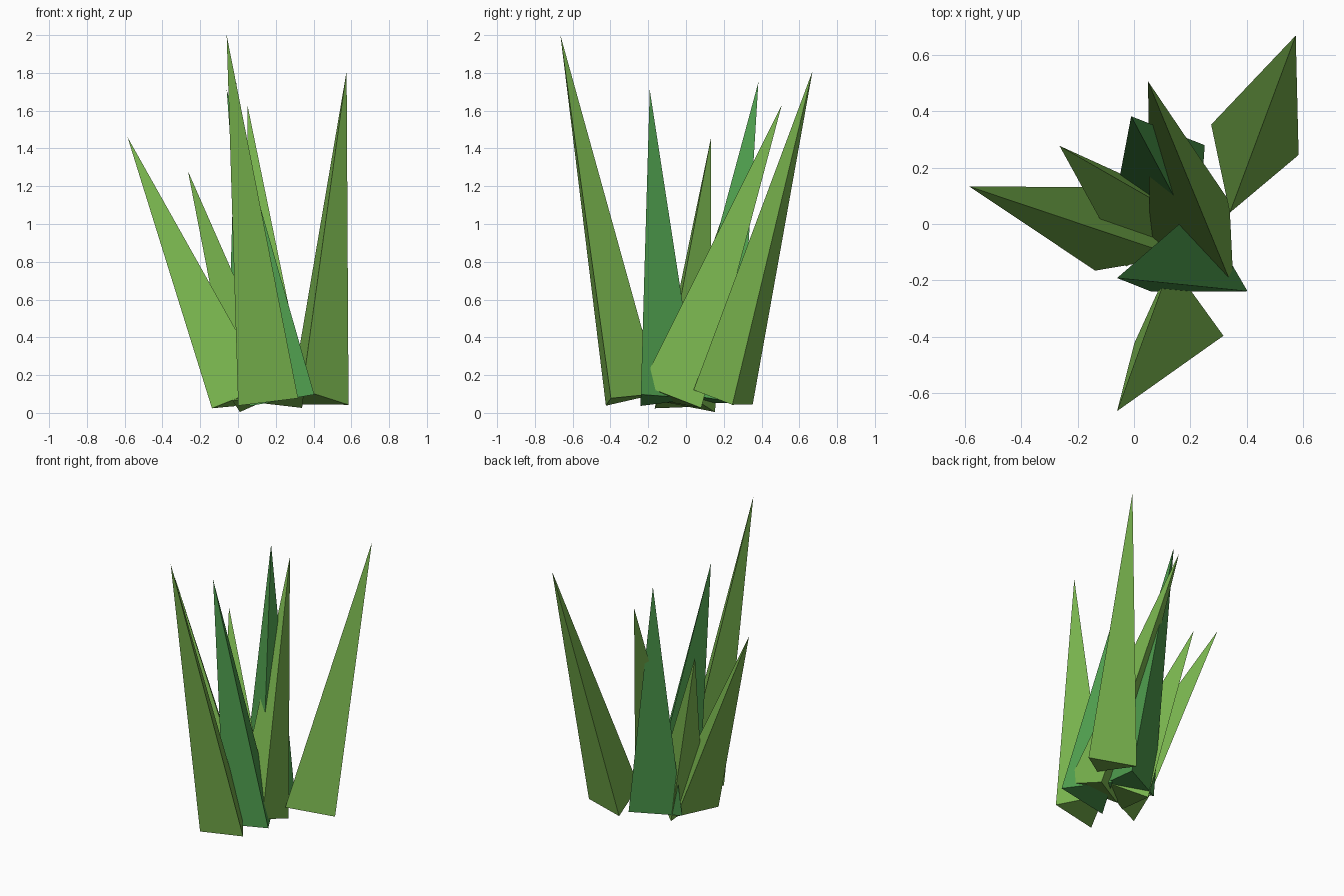
import bpy, bmesh, math
from mathutils import Vector, Matrix

if "Cube" in bpy.data.objects:
    bpy.data.objects.remove(bpy.data.objects["Cube"], do_unlink=True)


def make_material(name, rgb):
    mat = bpy.data.materials.new(name)
    mat.use_nodes = True
    mat.diffuse_color = (*rgb, 1)
    mat.node_tree.nodes["Principled BSDF"].inputs["Base Color"].default_value = (*rgb, 1)
    return mat


leaf_green = make_material("leaf_green", (0.195, 0.468, 0.078))
cool_green = make_material("cool_green", (0.08, 0.35, 0.078))


def blade(name, mat, centre, tip, radius, heading):
    """Three-sided spike whose triangular base is square to its axis."""
    root = Vector(centre)
    axis = (Vector(tip) - root).normalized()
    # First corner points along the heading, laid into the base plane
    a = math.radians(heading)
    arm = Vector((math.cos(a), math.sin(a), 0))
    arm.z = -(arm.x * axis.x + arm.y * axis.y) / axis.z
    arm = arm.normalized() * radius

    bm = bmesh.new()
    top = bm.verts.new(Vector(tip) - root)
    base = [bm.verts.new(Matrix.Rotation(math.tau * i / 3, 3, axis) @ arm) for i in range(3)]
    bm.faces.new(base[::-1])
    for i in range(3):
        bm.faces.new((base[i], base[(i + 1) % 3], top))
    bmesh.ops.recalc_face_normals(bm, faces=bm.faces)

    mesh = bpy.data.meshes.new(name)
    bm.to_mesh(mesh)
    bm.free()
    mesh.materials.append(mat)
    obj = bpy.data.objects.new(name, mesh)
    obj.location = root
    bpy.context.collection.objects.link(obj)


# Leaf-green blades
blade("front_blade", leaf_green, (0.15, -0.32, 0.073), (-0.06, -0.665, 2.0), 0.185, 96)
blade("back_left_blade", leaf_green, (0.40, 0.213, 0.07), (0.575, 0.67, 1.81), 0.19, 251)
blade("back_blade", leaf_green, (0.25, -0.085, 0.078), (0.05, 0.507, 1.63), 0.195, 305)
blade("right_blade", leaf_green, (0.0, -0.05, 0.067), (-0.585, 0.133, 1.46), 0.185, 220)
blade("short_back_right_blade", leaf_green, (0.077, -0.005, 0.06), (-0.265, 0.278, 1.28), 0.18, 113)

# Cooler green blades
blade("middle_front_blade", cool_green, (0.232, -0.14, 0.07), (-0.06, -0.192, 1.71), 0.2, 330)
blade("middle_back_blade", cool_green, (0.14, 0.115, 0.07), (-0.01, 0.383, 1.75), 0.2, 56)
